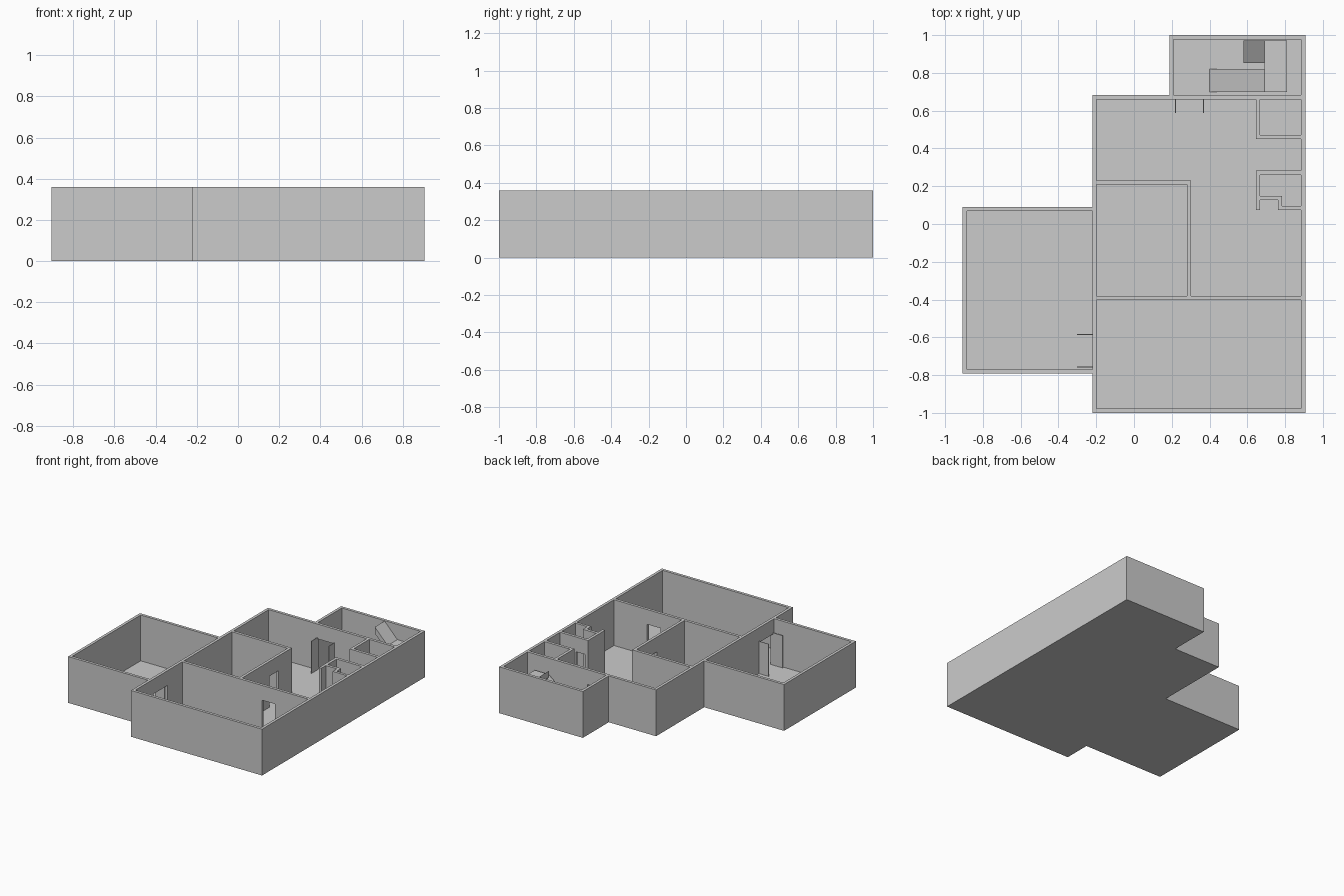
import bpy, bmesh
from mathutils import Vector

if "Cube" in bpy.data.objects:
    bpy.data.objects.remove(bpy.data.objects["Cube"])

H, FLOOR, DOOR = 0.36, 0.004, 0.245   # wall height, floor thickness, door head


def add_prism(bm, pts, lo, hi, axis='z'):
    """Extrude a 2D outline along z (points are x,y) or along y (points are x,z)."""
    if axis == 'z':
        vs, d = [(x, y, lo) for x, y in pts], Vector((0, 0, hi - lo))
    else:
        vs, d = [(x, lo, z) for x, z in pts], Vector((0, hi - lo, 0))
    face = bm.faces.new([bm.verts.new(v) for v in vs])
    ext = bmesh.ops.extrude_face_region(bm, geom=[face], use_keep_orig=True)
    moved = [g for g in ext['geom'] if isinstance(g, bmesh.types.BMVert)]
    bmesh.ops.translate(bm, vec=d, verts=moved)


def make(name, prisms):
    bm = bmesh.new()
    for p in prisms:
        add_prism(bm, *p)
    bmesh.ops.recalc_face_normals(bm, faces=bm.faces[:])
    me = bpy.data.meshes.new(name)
    bm.to_mesh(me)
    bm.free()
    ob = bpy.data.objects.new(name, me)
    bpy.context.collection.objects.link(ob)
    return ob


def rect(x0, x1, y0, y1):
    return [(x0, y0), (x1, y0), (x1, y1), (x0, y1)]


def cut(target, cutter):
    cutter.hide_render = True
    cutter.hide_viewport = False
    cutter.display_type = 'WIRE'
    m = target.modifiers.new(cutter.name, 'BOOLEAN')
    m.operation, m.solver, m.object = 'DIFFERENCE', 'EXACT', cutter


# Solid footprint of the whole house
outline = [(-0.22, -1), (0.907, -1), (0.907, 1), (0.187, 1), (0.187, 0.682),
           (-0.22, 0.682), (-0.22, 0.091), (-0.907, 0.091), (-0.907, -0.791), (-0.22, -0.791)]
walls = make("house_walls", [(outline, 0, H)])

# Rooms hollowed out of the footprint
hall = [(0.302, -0.38), (0.885, -0.38), (0.885, 0.075), (0.762, 0.075), (0.762, 0.127),
        (0.667, 0.127), (0.667, 0.073), (0.645, 0.073), (0.645, 0.282), (0.885, 0.282),
        (0.885, 0.45), (0.645, 0.45), (0.645, 0.66), (-0.198, 0.66), (-0.198, 0.231),
        (0.302, 0.231)]
closet = [(0.667, 0.26), (0.885, 0.26), (0.885, 0.095), (0.783, 0.095), (0.783, 0.149),
          (0.667, 0.149)]
rooms = [rect(-0.885, -0.22, -0.769, 0.069),      # side room
         rect(-0.198, 0.885, -0.978, -0.402),     # front room
         rect(-0.198, 0.28, -0.38, 0.209),        # middle room
         rect(0.667, 0.885, 0.472, 0.66),         # store
         rect(0.209, 0.885, 0.682, 0.978),        # stair room
         hall, closet]
cut(walls, make("room_cutter", [(r, FLOOR, H + 0.1) for r in rooms]))

# Door openings
doors = [rect(-0.23, -0.19, -0.755, -0.585),
         rect(0.22, 0.368, 0.65, 0.69),
         rect(0.487, 0.6, -0.41, -0.37),
         rect(0.27, 0.31, -0.046, 0.065),
         rect(0.672, 0.75, 0.25, 0.29),
         rect(0.672, 0.75, 0.44, 0.48)]
cut(walls, make("door_cutter", [(d, FLOOR, DOOR) for d in doors]))

# Open double-door leaves
for i, y in enumerate((-0.757, -0.585)):
    make(f"side_door_leaf_{i}", [(rect(-0.302, -0.22, y - 0.002, y + 0.002), FLOOR, 0.255)])
for i, x in enumerate((0.22, 0.368)):
    make(f"stair_door_leaf_{i}", [(rect(x - 0.002, x + 0.002, 0.587, 0.66), FLOOR, 0.255)])

# Stair: lower ramp with landing, landing strip, upper ramp
L, T = 0.245, 0.195
lower = [(0.40, FLOOR), (0.46, FLOOR), (0.69, T), (0.81, T), (0.81, L), (0.69, L)]
upper = [(0.81, L), (0.81, T), (0.69, T), (0.58, 0.31), (0.58, H), (0.69, L)]
make("stair_lower_flight", [(lower, 0.70, 0.82, 'y')])
make("stair_landing", [(rect(0.69, 0.81, T, L), 0.82, 0.852, 'y')])
make("stair_upper_flight", [(upper, 0.852, 0.972, 'y')])
